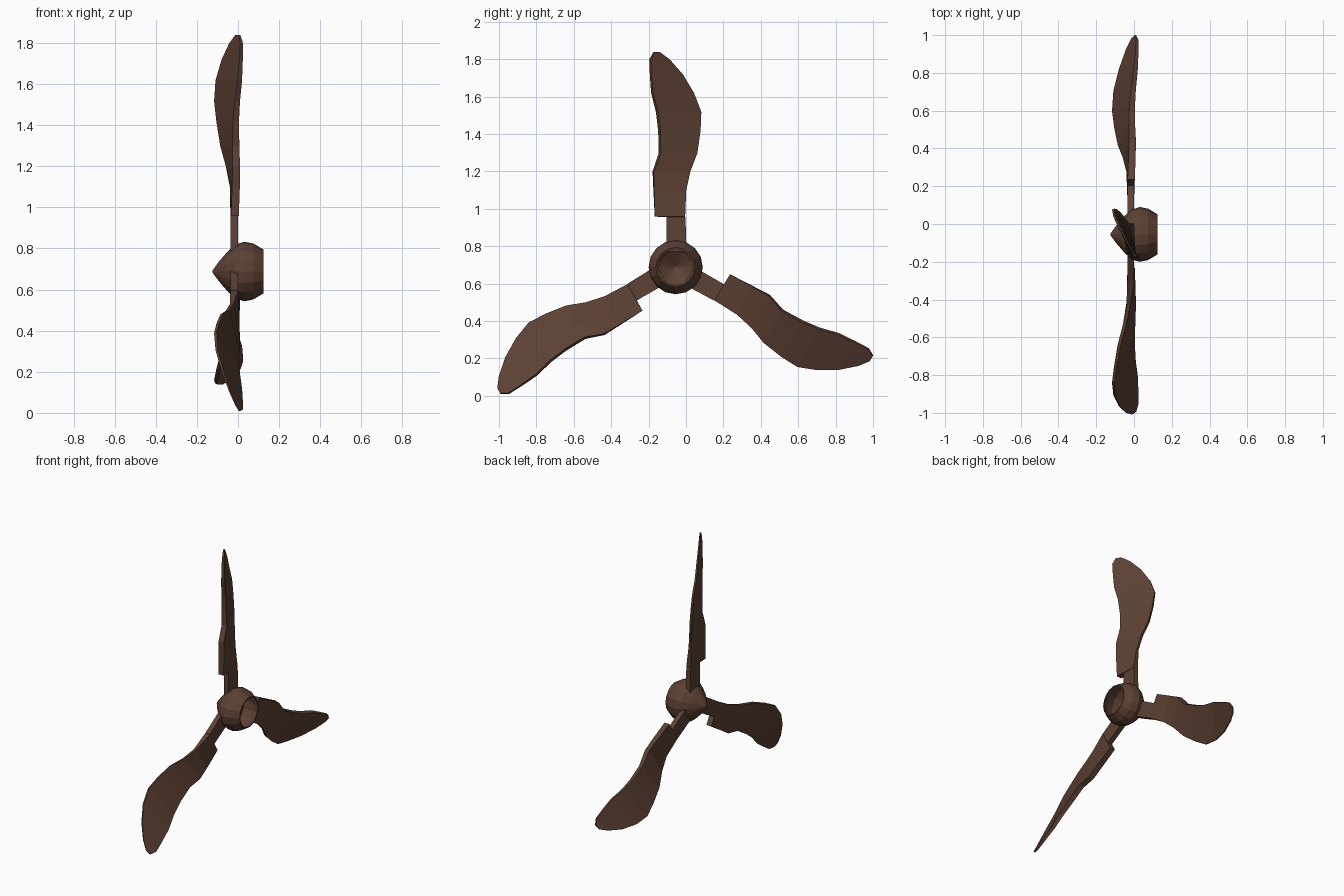
import bpy, bmesh, math
from mathutils import Vector

if "Cube" in bpy.data.objects:
    bpy.data.objects.remove(bpy.data.objects["Cube"])

CENTRE = (0.0, -0.055, 0.688)

brown = bpy.data.materials.new("dark_brown")
brown.diffuse_color = (0.11, 0.053, 0.034, 1)
brown.use_nodes = True
brown.node_tree.nodes["Principled BSDF"].inputs["Base Color"].default_value = brown.diffuse_color


def add_object(name, mesh, angle=0.0):
    ob = bpy.data.objects.new(name, mesh)
    ob.location = CENTRE
    ob.rotation_euler = (angle, 0, 0)
    bpy.context.collection.objects.link(ob)
    return ob


def finish(bm, name):
    bmesh.ops.recalc_face_normals(bm, faces=bm.faces)
    mesh = bpy.data.meshes.new(name)
    bm.to_mesh(mesh)
    bm.free()
    mesh.materials.append(brown)
    return mesh


# Hub: hollow pointed shell revolved about the x axis, open at the back
SIDES = 16
outer = [(-0.125, 0.004), (-0.095, 0.045), (-0.05, 0.098), (-0.01, 0.132),
         (0.03, 0.145), (0.075, 0.136), (0.125, 0.106)]
inner = [(0.125, 0.098), (0.075, 0.126), (0.03, 0.135), (-0.01, 0.122),
         (-0.05, 0.085), (-0.105, 0.004)]
bm = bmesh.new()
rings = []
for x, r in outer + inner:
    rings.append([bm.verts.new((x, r * math.cos(2 * math.pi * i / SIDES),
                                r * math.sin(2 * math.pi * i / SIDES)))
                  for i in range(SIDES)])
for a, b in zip(rings, rings[1:]):
    for i in range(SIDES):
        j = (i + 1) % SIDES
        bm.faces.new((a[i], a[j], b[j], b[i]))
bm.faces.new(rings[0])
bm.faces.new(rings[-1])
add_object("hub", finish(bm, "hub"))

# Blade sections: radius, trailing y, leading y, trailing x, leading x, thickness
sections = [
    (0.085, -0.050, 0.058, -0.018, -0.018, 0.035),
    (0.269, -0.050, 0.052, -0.018, -0.018, 0.035),
    (0.270, -0.112, 0.050, -0.015, -0.018, 0.038),
    (0.41, -0.117, 0.055, -0.010, -0.030, 0.038),
    (0.51, -0.120, 0.076, -0.008, -0.050, 0.037),
    (0.61, -0.085, 0.113, -0.010, -0.078, 0.035),
    (0.73, -0.088, 0.130, -0.010, -0.098, 0.032),
    (0.83, -0.100, 0.134, -0.003, -0.110, 0.028),
    (0.93, -0.126, 0.096, 0.009, -0.104, 0.024),
    (1.03, -0.134, 0.037, 0.015, -0.076, 0.019),
    (1.11, -0.138, -0.033, 0.018, -0.040, 0.015),
    (1.15, -0.117, -0.085, 0.008, -0.012, 0.010),
]
bm = bmesh.new()
loops = []
for r, y0, y1, x0, x1, t in sections:
    a, b = Vector((x0, y0, r)), Vector((x1, y1, r))
    d = (b - a).normalized()
    n = Vector((d.y, -d.x, 0)) * t / 2
    k = 1.0 if r < 0.3 else 0.5          # leading edge is thinner
    loops.append([bm.verts.new(p) for p in (a - n, b - n * k, b + n * k, a + n)])
for a, b in zip(loops, loops[1:]):
    for i in range(4):
        j = (i + 1) % 4
        bm.faces.new((a[i], a[j], b[j], b[i]))
bm.faces.new(loops[0])
bm.faces.new(loops[-1])
blade = finish(bm, "blade")
for i in range(3):
    add_object(f"blade_{i + 1}", blade, math.radians(120 * i))
